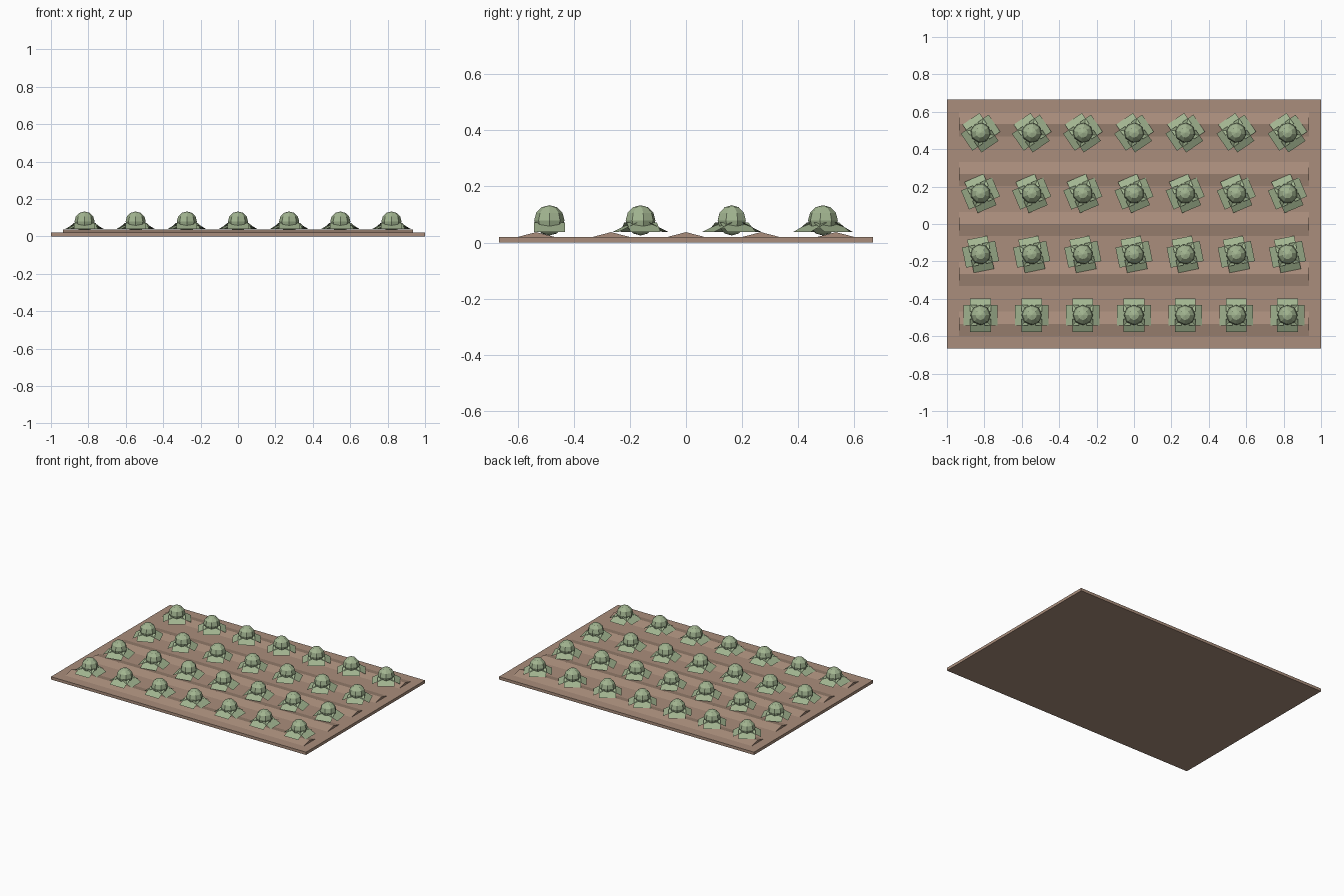
import bpy, bmesh, math
from mathutils import Matrix, Vector

if "Cube" in bpy.data.objects:
    bpy.data.objects.remove(bpy.data.objects["Cube"])


def material(name, rgb):
    m = bpy.data.materials.new(name)
    m.diffuse_color = (*rgb, 1)
    m.use_nodes = True
    m.node_tree.nodes["Principled BSDF"].inputs["Base Color"].default_value = m.diffuse_color
    return m


soil = material("soil", (0.40, 0.27, 0.20))
green = material("leaf_green", (0.36, 0.46, 0.28))


def finish(name, bm, mat):
    mesh = bpy.data.meshes.new(name)
    bm.to_mesh(mesh)
    bm.free()
    mesh.materials.append(mat)
    obj = bpy.data.objects.new(name, mesh)
    bpy.context.collection.objects.link(obj)
    return obj


# Flat soil bed
bm = bmesh.new()
bmesh.ops.create_cube(bm, size=1, matrix=Matrix.Translation((0, 0, 0.01)) @ Matrix.Diagonal((2, 1.333, 0.02, 1)))
finish("soil_bed", bm, soil)

# Five low triangular furrow ridges
for i in range(5):
    y = (i - 2) * 0.267
    bm = bmesh.new()
    ends = [[bm.verts.new((x, y + dy, z)) for dy, z in ((-0.069, 0.019), (0.069, 0.019), (0, 0.037))]
            for x in (-0.935, 0.935)]
    a, b = ends
    bm.faces.new(a)
    bm.faces.new(b)
    for k in range(3):
        n = (k + 1) % 3
        bm.faces.new((a[k], a[n], b[n], b[k]))
    bmesh.ops.recalc_face_normals(bm, faces=bm.faces)
    finish(f"ridge_{i + 1}", bm, soil)

# Cabbage head: low-poly ball
bm = bmesh.new()
bmesh.ops.create_uvsphere(bm, u_segments=8, v_segments=6, radius=0.054,
                          matrix=Matrix.Translation((0, 0, 0.079)))
head = finish("cabbage_head", bm, green)

# Four square outer leaves drooping outward
bm = bmesh.new()
for q in range(4):
    leaf = Matrix.Rotation(q * math.pi / 2, 4, 'Z')
    corners = ((0.09, -0.055, 0.038), (0.09, 0.055, 0.038), (0.02, 0.055, 0.072), (0.02, -0.055, 0.072))
    bm.faces.new([bm.verts.new(leaf @ Vector(c)) for c in corners])
leaves = finish("cabbage_leaves", bm, green)

# Four rows of seven cabbages, each row turned a little further
for r in range(4):
    for c in range(7):
        place = Matrix.Translation(((c - 3) * 0.2735, -0.487 + r * 0.325, 0)) @ Matrix.Rotation(0.2 * r, 4, 'Z')
        for part in (head, leaves):
            obj = part
            if r or c:
                obj = part.copy()
                bpy.context.collection.objects.link(obj)
            obj.matrix_world = place
